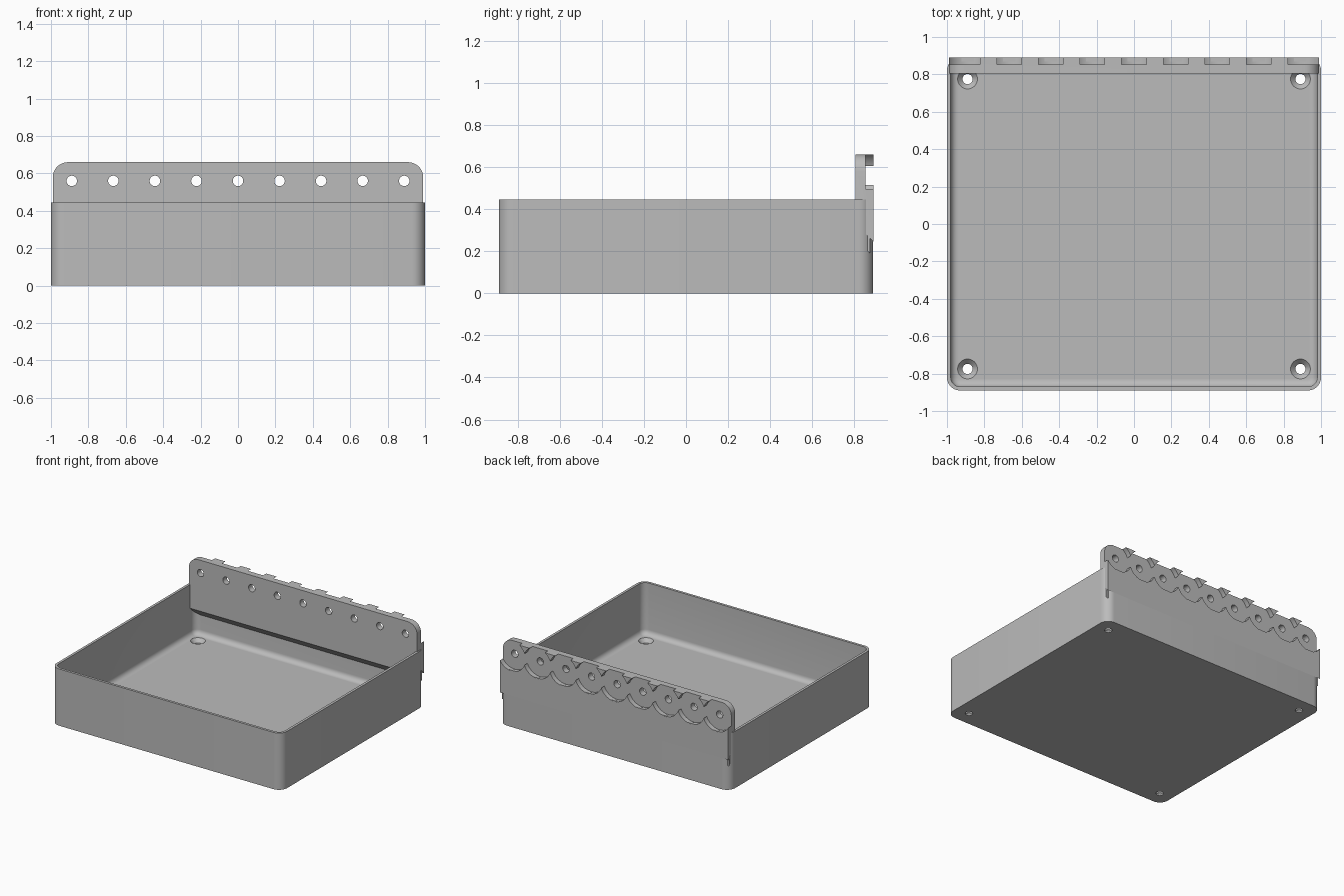
import bpy, bmesh
from math import sin, cos, pi, radians

cube = bpy.data.objects.get("Cube")
if cube:
    bpy.data.objects.remove(cube)

grey = bpy.data.materials.new("plain_grey")
grey.use_nodes = True
colour = (0.5, 0.5, 0.5, 1)
grey.diffuse_color = colour
grey.node_tree.nodes["Principled BSDF"].inputs["Base Color"].default_value = colour

W, D, H = 1.0, 0.89, 0.445           # half width, half depth, rim height
WALL, FLOOR, FILLET = 0.02, 0.04, 0.04
FRONT, BACK, TOP = 0.805, 0.891, 0.66  # hinge panel
HOLE_Z, PITCH = 0.56, 0.2222


def loft(name, rings):
    """Skin a stack of equal-length rings and cap both ends."""
    bm = bmesh.new()
    loops = [[bm.verts.new(p) for p in ring] for ring in rings]
    n = len(loops[0])
    for a, b in zip(loops, loops[1:]):
        for i in range(n):
            j = (i + 1) % n
            bm.faces.new((a[i], a[j], b[j], b[i]))
    bm.faces.new(loops[0])
    bm.faces.new(loops[-1])
    bmesh.ops.recalc_face_normals(bm, faces=bm.faces)
    mesh = bpy.data.meshes.new(name)
    bm.to_mesh(mesh)
    bm.free()
    mesh.materials.append(grey)
    ob = bpy.data.objects.new(name, mesh)
    bpy.context.collection.objects.link(ob)
    return ob


def activate(ob):
    bpy.ops.object.select_all(action='DESELECT')
    ob.select_set(True)
    bpy.context.view_layer.objects.active = ob


def cut(ob, cutter):
    cutter.hide_render = True
    mod = ob.modifiers.new("cut", 'BOOLEAN')
    mod.operation, mod.solver, mod.object = 'DIFFERENCE', 'EXACT', cutter
    activate(ob)
    bpy.ops.object.modifier_apply(modifier=mod.name)
    bpy.data.objects.remove(cutter)


def smooth(ob):
    activate(ob)
    bpy.ops.object.shade_smooth_by_angle(angle=radians(30))


def arc(cx, cy, r, start, steps=8):
    """Quarter arc, counter-clockwise from the start angle."""
    angles = [start + pi / 2 * i / steps for i in range(steps + 1)]
    return [(cx + r * cos(a), cy + r * sin(a)) for a in angles]


def rounded_ring(inset, z):
    r = 0.07 - inset
    x, y = W - inset - r, D - inset - r
    pts = (arc(x, y, r, 0) + arc(-x, y, r, pi / 2)
           + arc(-x, -y, r, pi) + arc(x, -y, r, 3 * pi / 2))
    return [(px, py, z) for px, py in pts]


def circle(r, steps=40):
    return [(r * cos(2 * pi * i / steps), r * sin(2 * pi * i / steps)) for i in range(steps)]


# Tray: outer wall, rim, inner wall, filleted floor
sections = [(0, 0), (0, H), (WALL, H)]
for i in range(7):
    a = pi / 2 * i / 6
    sections.append((WALL + FILLET * (1 - cos(a)), FLOOR + FILLET * (1 - sin(a))))
tray = loft("tray", [rounded_ring(*s) for s in sections])

# Countersunk screw holes in the floor corners
screw_profile = [(0.027, -0.02), (0.027, 0.012), (0.053, FLOOR), (0.053, 0.06)]
for sx in (-1, 1):
    for sy in (-1, 1):
        rings = [[(sx * 0.89 + x, sy * 0.775 + y, z) for x, y in circle(r)]
                 for r, z in screw_profile]
        cut(tray, loft("screw_cutter", rings))
smooth(tray)

# Hinge panel: rounded top corners, underside sloping at 45 degrees
PW, R = 0.99, 0.08


def panel_ring(y):
    bottom = 0.245 + BACK - y
    pts = ([(-PW, bottom), (PW, bottom)] + arc(PW - R, TOP - R, R, 0)
           + arc(R - PW, TOP - R, R, pi / 2))
    return [(x, y, z) for x, z in pts]


panel = loft("back_panel", [panel_ring(FRONT), panel_ring(BACK)])


def cylinder_y(x, r, y0, y1):
    return loft("round_cutter", [[(x + u, y, HOLE_Z + v) for u, v in circle(r)]
                                 for y in (y0, y1)])


# Overlapping round pockets leave pointed teeth, each with a through hole
for i in range(-4, 5):
    cut(panel, cylinder_y(i * PITCH, 0.12, 0.853, 0.95))
    cut(panel, cylinder_y(i * PITCH, 0.028, 0.7, 0.95))
smooth(panel)

# Sloped ledge carrying the panel inside the back wall
ledge_profile = [(FRONT, 0.26), (0.875, 0.19), (0.875, 0.4), (FRONT, 0.4)]
loft("panel_support", [[(x, y, z) for y, z in ledge_profile] for x in (-0.985, 0.985)])
